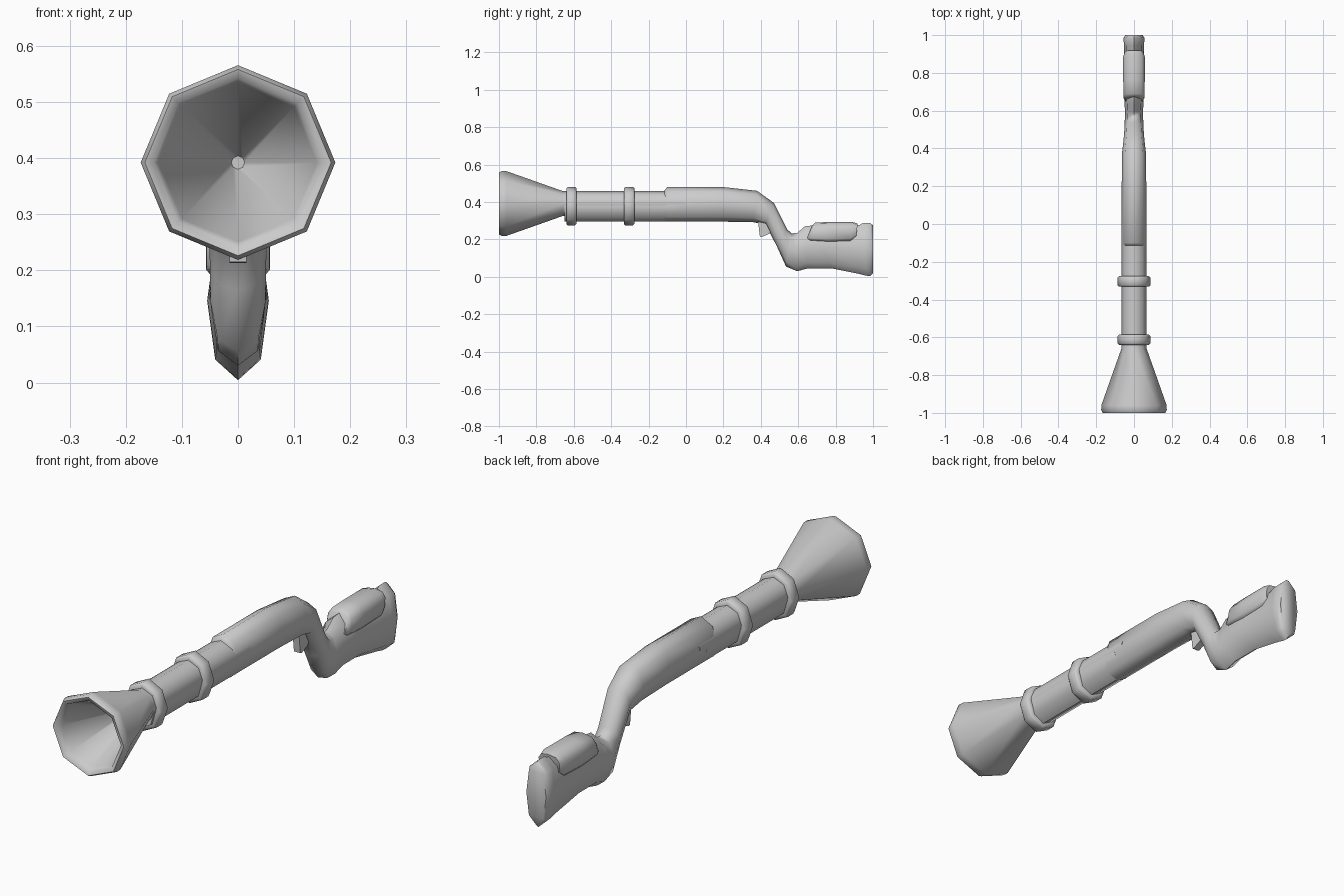
import bpy, bmesh, math

if "Cube" in bpy.data.objects:
    bpy.data.objects.remove(bpy.data.objects["Cube"])

grey = bpy.data.materials.new("plain_grey")
grey.use_nodes = True
COL = (0.6, 0.6, 0.6, 1)
grey.diffuse_color = COL
grey.node_tree.nodes["Principled BSDF"].inputs["Base Color"].default_value = COL

# Eight-sided section with a vertex at the top: (across, up)
K = 0.74
SECTION = [(0, 1), (K, K), (1, 0), (K, -K), (0, -1), (-K, -K), (-1, 0), (-K, K)]
HALF = [(0.94, 0), (1, -0.1), (K, -K), (0, -1), (-K, -K), (-1, -0.1), (-0.94, 0), (0, 0)]


def loft(name, rings, section=SECTION, closed=False, angle=50):
    """Skin rings given as (top y, top z, bottom y, bottom z, half width)."""
    bm = bmesh.new()
    loops = []
    for ty, tz, by, bz, w in rings:
        cy, cz, dy, dz = (ty + by) / 2, (tz + bz) / 2, (ty - by) / 2, (tz - bz) / 2
        loops.append([bm.verts.new((w * a, cy + dy * b, cz + dz * b)) for a, b in section])
    n = len(section)
    pairs = list(zip(loops, loops[1:]))
    if closed:
        pairs.append((loops[-1], loops[0]))
    else:
        bm.faces.new(loops[0])
        bm.faces.new(loops[-1])
    for p, q in pairs:
        for i in range(n):
            bm.faces.new((p[i], p[(i + 1) % n], q[(i + 1) % n], q[i]))
    bmesh.ops.recalc_face_normals(bm, faces=bm.faces)
    me = bpy.data.meshes.new(name)
    bm.to_mesh(me)
    bm.free()
    me.materials.append(grey)
    ob = bpy.data.objects.new(name, me)
    bpy.context.collection.objects.link(ob)
    bpy.ops.object.select_all(action='DESELECT')
    ob.select_set(True)
    bpy.context.view_layer.objects.active = ob
    bpy.ops.object.shade_smooth_by_angle(angle=math.radians(angle))
    return ob


def straight(y, r, cz=0.392, w=None):
    return (y, cz + r, y, cz - r, r if w is None else w)


# True octagon for the round metal parts
OCT = [(math.sin(i * math.pi / 4), math.cos(i * math.pi / 4)) for i in range(8)]

# Flared muzzle with rolled lip and hollow inner cone
loft("flared_muzzle", [straight(y, r) for y, r in (
    (-0.62, 0.067), (-0.66, 0.067), (-0.96, 0.173), (-0.985, 0.1735),
    (-1.0, 0.166), (-0.995, 0.150), (-0.97, 0.141), (-0.70, 0.012))], OCT, angle=60)

# Barrel
loft("barrel", [straight(-0.64, 0.067), straight(0.0, 0.067)], OCT)

# Fore-end of the stock, a half section below the barrel
loft("fore_end", [(y, 0.485, y, 0.295, 0.064) for y in (-0.65, -0.05)], HALF)

# Barrel bands with rounded edges
for name, y0, y1 in (("front_band", -0.64, -0.585), ("rear_band", -0.332, -0.275)):
    b = 0.008
    loft(name, [straight(y, r, 0.378, r - 0.016) for y, r in (
        (y0, 0.08), (y0, 0.095), (y0 + b, 0.103), (y1 - b, 0.103),
        (y1, 0.095), (y1, 0.08))], OCT, closed=True, angle=60)

# Stock body, wrist, grip and butt
loft("stock", [
    (-0.115, 0.462, -0.115, 0.295, 0.063),
    (-0.10, 0.480, -0.10, 0.295, 0.065),
    (0.20, 0.480, 0.20, 0.295, 0.065),
    (0.38, 0.460, 0.36, 0.292, 0.064),
    (0.47, 0.395, 0.425, 0.280, 0.055),
    (0.54, 0.255, 0.485, 0.165, 0.050),
    (0.565, 0.232, 0.535, 0.055, 0.049),
    (0.595, 0.235, 0.595, 0.030, 0.048),
    (0.635, 0.270, 0.65, 0.045, 0.050),
    (0.69, 0.276, 0.78, 0.045, 0.051),
    (0.925, 0.276, 0.925, 0.016, 0.052),
    (0.945, 0.288, 0.965, 0.006, 0.054),
    (0.985, 0.288, 0.985, 0.004, 0.055),
    (1.0, 0.275, 1.0, 0.018, 0.046)], angle=60)

# Raised cheek rest on the comb
loft("cheek_rest", [
    (0.675, 0.275, 0.645, 0.200, 0.045),
    (0.690, 0.290, 0.665, 0.195, 0.056),
    (0.76, 0.293, 0.76, 0.188, 0.057),
    (0.89, 0.293, 0.88, 0.193, 0.057),
    (0.918, 0.285, 0.910, 0.215, 0.048)],
    [(0, 1), (0.72, 0.85), (1, 0.3), (1, -0.75), (0.8, -1),
     (-0.8, -1), (-1, -0.75), (-1, 0.3), (-0.72, 0.85)])

# Trigger
loft("trigger", [
    (0.385, 0.30, 0.395, 0.215, 0.015),
    (0.405, 0.30, 0.405, 0.213, 0.015),
    (0.47, 0.30, 0.445, 0.230, 0.015)],
    [(1, 1), (1, -1), (-1, -1), (-1, 1)], angle=30)
